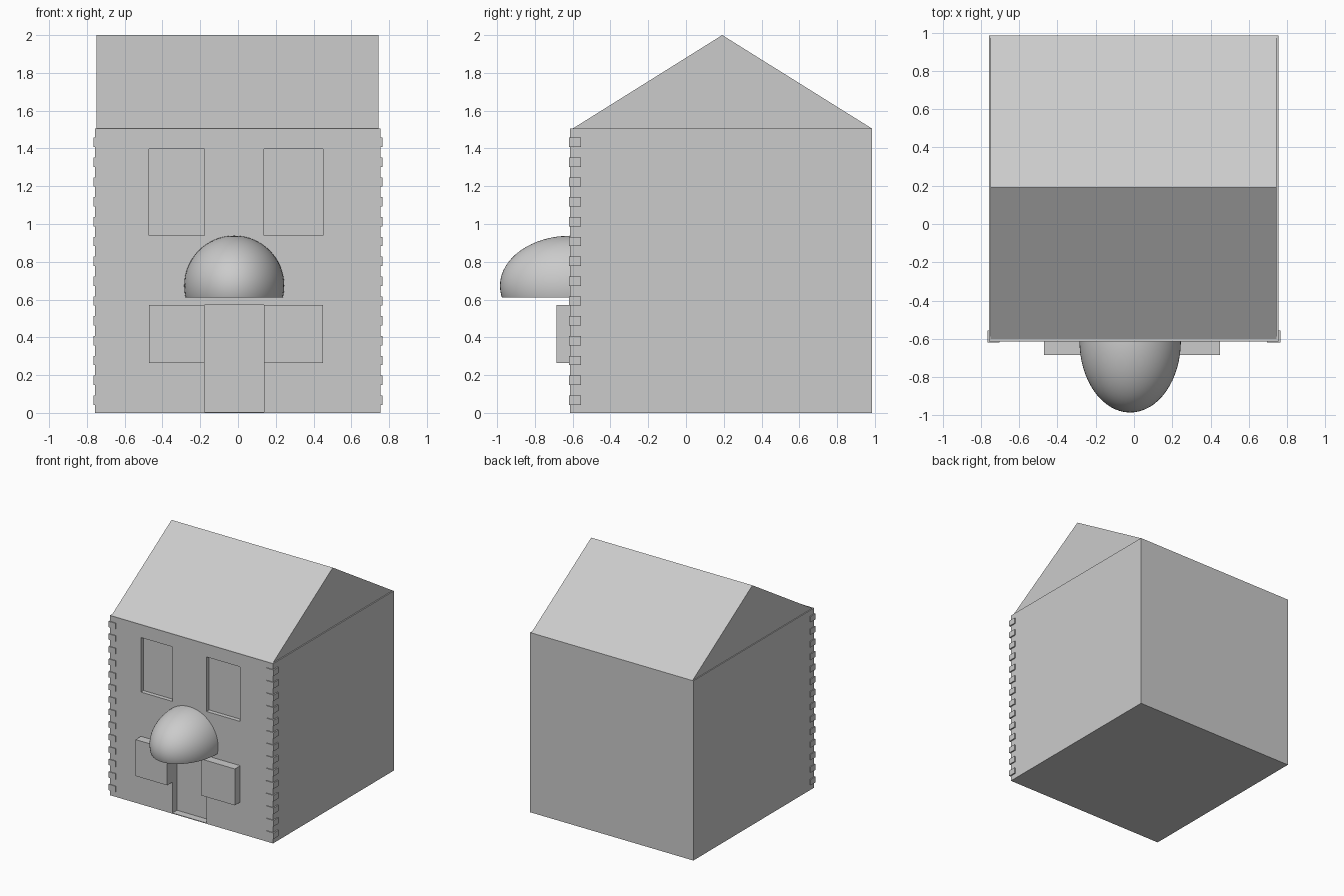
import bpy, bmesh
from mathutils import Matrix, Vector

if "Cube" in bpy.data.objects:
    bpy.data.objects.remove(bpy.data.objects["Cube"])


def new_object(name, bm):
    bmesh.ops.recalc_face_normals(bm, faces=bm.faces)
    mesh = bpy.data.meshes.new(name)
    bm.to_mesh(mesh)
    bm.free()
    ob = bpy.data.objects.new(name, mesh)
    bpy.context.collection.objects.link(ob)
    return ob


def add_box(bm, x, y, z):
    size = Vector((x[1] - x[0], y[1] - y[0], z[1] - z[0]))
    mid = Vector((sum(x), sum(y), sum(z))) / 2
    bmesh.ops.create_cube(bm, size=1, matrix=Matrix.Translation(mid) @ Matrix.Diagonal(size).to_4x4())


def boxes(name, specs):
    bm = bmesh.new()
    for spec in specs:
        add_box(bm, *spec)
    return new_object(name, bm)


FRONT, BACK = -0.613, 0.985
LEFT_BAY, RIGHT_BAY = (-0.47, -0.177), (0.138, 0.45)

# House walls with recessed upper windows and doorway
walls = boxes("walls", [((-0.758, 0.754), (FRONT, BACK), (0, 1.505))])
cutter = boxes("opening_cutter", [
    (LEFT_BAY, (-0.75, FRONT + 0.035), (0.94, 1.397)),
    (RIGHT_BAY, (-0.75, FRONT + 0.035), (0.94, 1.397)),
    ((-0.178, 0.138), (-0.75, FRONT + 0.06), (0.006, 0.57)),
])
cutter.hide_render = True
cutter.hide_set(True)
cut = walls.modifiers.new("openings", 'BOOLEAN')
cut.operation = 'DIFFERENCE'
cut.solver = 'EXACT'
cut.object = cutter

# Gabled roof prism, ridge along x
bm = bmesh.new()
profile = [(-0.6, 1.505), (BACK, 1.505), (0.192, 2.0)]
gable = bm.faces.new([bm.verts.new((-0.75, y, z)) for y, z in profile])
ext = bmesh.ops.extrude_face_region(bm, geom=[gable], use_keep_orig=True)
bmesh.ops.translate(bm, vec=(1.494, 0, 0), verts=[v for v in ext["geom"] if isinstance(v, bmesh.types.BMVert)])
new_object("roof", bm)

# Corner stones up both front corners
for name, x in (("left_corner_stones", (-0.765, -0.702)), ("right_corner_stones", (0.695, 0.765))):
    boxes(name, [(x, (-0.62, -0.557), (0.043 + i * 0.105, 0.092 + i * 0.105)) for i in range(14)])

# Projecting lower bays
for name, x in (("left_lower_window", LEFT_BAY), ("right_lower_window", RIGHT_BAY)):
    boxes(name, [(x, (-0.685, -0.6), (0.265, 0.57))])

# Door canopy: ellipsoid trimmed by the wall and flat underneath
bm = bmesh.new()
shape = Matrix.Translation((-0.02, -0.61, 0.673)) @ Matrix.Diagonal((0.265, 0.375, 0.265, 1))
bmesh.ops.create_uvsphere(bm, u_segments=64, v_segments=32, radius=1, matrix=shape)
for point, normal in (((0, 0, 0.612), (0, 0, -1)), ((0, -0.6, 0), (0, 1, 0))):
    geom = bm.verts[:] + bm.edges[:] + bm.faces[:]
    res = bmesh.ops.bisect_plane(bm, geom=geom, plane_co=point, plane_no=normal, clear_outer=True)
    rim = [e for e in res["geom_cut"] if isinstance(e, bmesh.types.BMEdge)]
    bmesh.ops.holes_fill(bm, edges=rim)
canopy = new_object("door_canopy", bm)
bpy.ops.object.select_all(action='DESELECT')
canopy.select_set(True)
bpy.context.view_layer.objects.active = canopy
bpy.ops.object.shade_smooth_by_angle()
